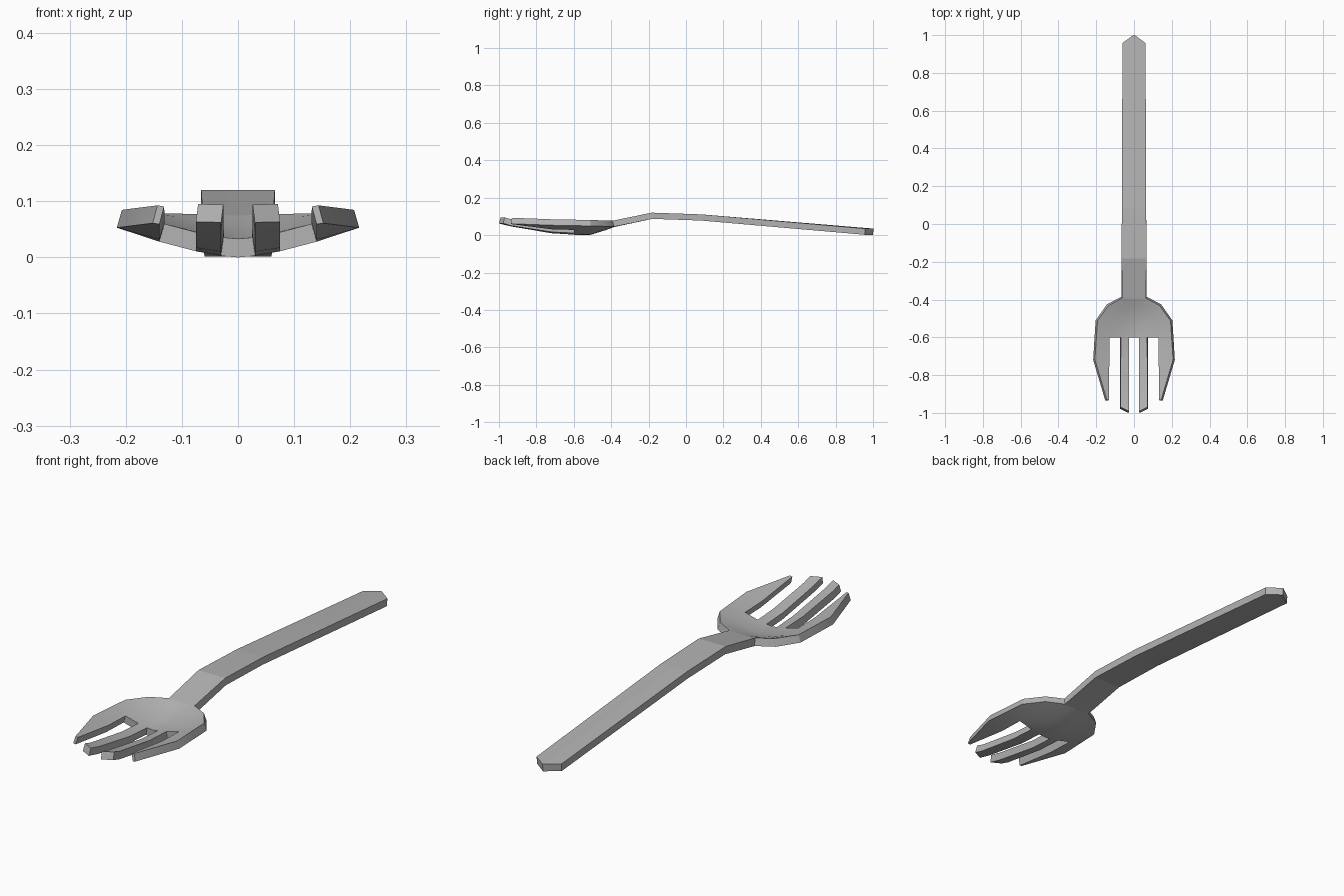
import bpy
import bmesh

cube = bpy.data.objects.get("Cube")
if cube:
    bpy.data.objects.remove(cube, do_unlink=True)

# One grey metal for the whole fork
metal = bpy.data.materials.new("grey metal")
metal.use_nodes = True
GREY = (0.45, 0.45, 0.45, 1)
metal.diffuse_color = GREY
metal.node_tree.nodes["Principled BSDF"].inputs["Base Color"].default_value = GREY

# Underside stations: y, half width, centre height, rim height
STATIONS = [
    (1.0, 0.06, 0.002, 0.002),      # handle end
    (0.08, 0.064, 0.078, 0.078),
    (-0.18, 0.066, 0.087, 0.087),   # handle bend
    (-0.385, 0.066, 0.043, 0.045),  # neck
    (-0.425, 0.143, 0.028, 0.047),
    (-0.51, 0.203, 0.002, 0.049),   # bowl
    (-0.60, 0.209, 0.0, 0.051),     # slot roots
    (-0.72, 0.216, 0.008, 0.053),
    (-0.935, 0.152, 0.045, 0.061),  # outer tine tips
    (-1.0, 0.152, 0.062, 0.066),    # middle tine tips
]
COLUMNS = (0, 0.03, 0.075, 0.14)
SHARES = (0, 0.3, 0.54, 0.77)
SLOT_ROW, OUTER_TIP_ROW = 6, 8
THICKNESS = 0.033


def station_points(row):
    """Points across the right half of one station, from centre to rim."""
    y, width, centre, rim = STATIONS[row]
    xs = [min(c, width * s) if row < SLOT_ROW else c for c, s in zip(COLUMNS, SHARES)]
    points = []
    for x in xs + [width]:
        t = x / width
        py = y
        if row == 0:
            py -= 0.045 * t             # pointed handle end
        if row == len(STATIONS) - 1:
            py += 0.5 * (x - 0.03)      # slanted middle tips
        points.append((x, py, centre + (rim - centre) * t ** 1.5))
    return points


def has_cell(row, col):
    """Slots are the even columns beyond the slot roots."""
    if row >= OUTER_TIP_ROW:
        return col == 1
    return row < SLOT_ROW or col % 2 == 1


# Half of the underside as a grid with slots left open
bm = bmesh.new()
grid = [[bm.verts.new(p) for p in station_points(r)] for r in range(len(STATIONS))]
for r in range(len(grid) - 1):
    for c in range(4):
        if has_cell(r, c):
            bm.faces.new((grid[r][c], grid[r + 1][c], grid[r + 1][c + 1], grid[r][c + 1]))
bmesh.ops.delete(bm, geom=[v for v in bm.verts if not v.link_faces], context='VERTS')
mesh = bpy.data.meshes.new("fork")
bm.to_mesh(mesh)
bm.free()
mesh.materials.append(metal)
fork = bpy.data.objects.new("fork", mesh)
bpy.context.collection.objects.link(fork)

# Mirror across the middle, then thicken upwards
mirror = fork.modifiers.new("mirror", 'MIRROR')
mirror.use_axis[0] = True
mirror.use_clip = True
solid = fork.modifiers.new("thickness", 'SOLIDIFY')
solid.thickness = THICKNESS
solid.offset = 1
solid.use_even_offset = True

bpy.ops.object.select_all(action='DESELECT')
fork.select_set(True)
bpy.context.view_layer.objects.active = fork
for name in ("mirror", "thickness"):
    bpy.ops.object.modifier_apply(modifier=name)

# Smooth bowl and tines, flat handle
bpy.ops.object.shade_smooth_by_angle(angle=0.5)
for face in fork.data.polygons:
    if face.center.y > -0.38:
        face.use_smooth = False
